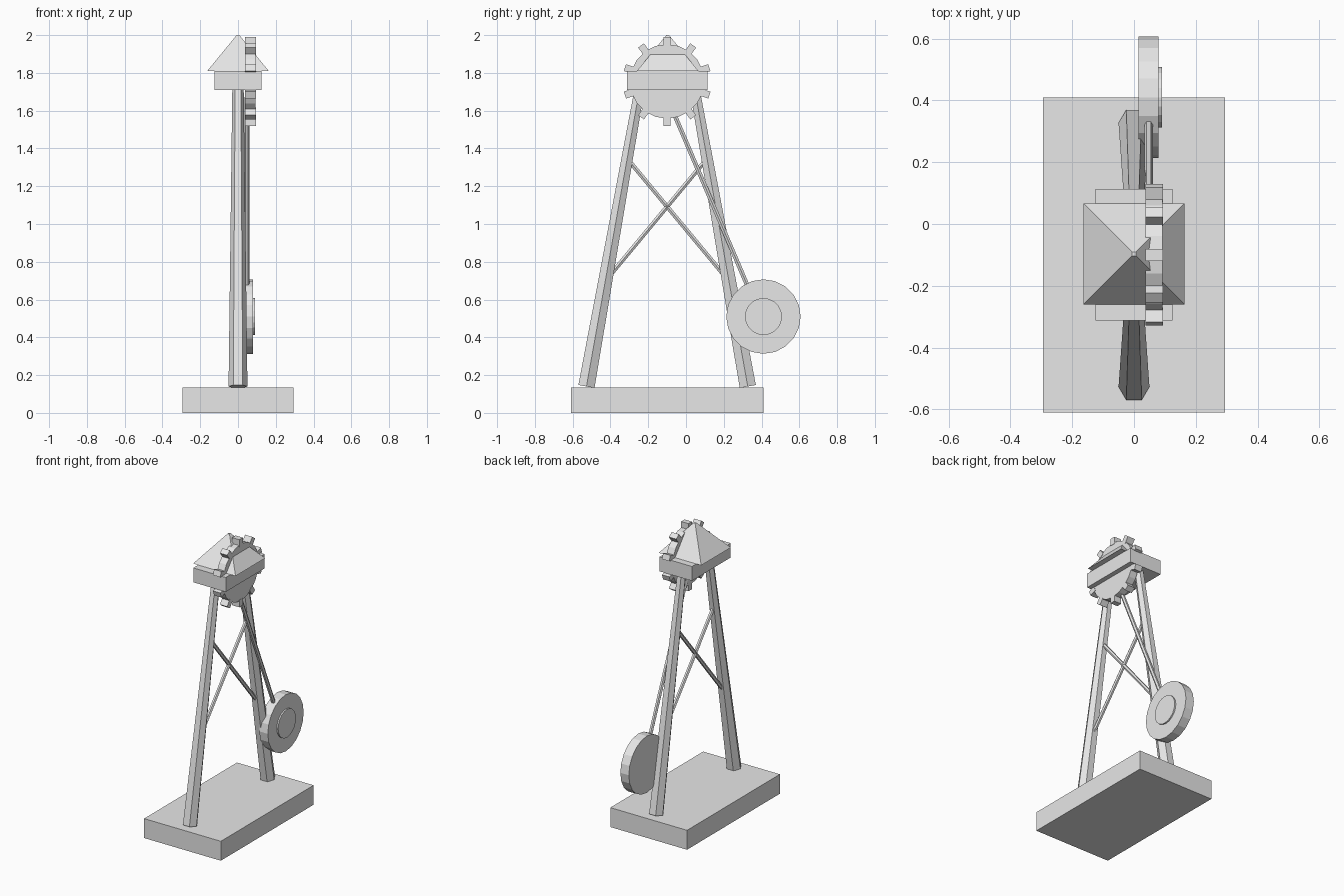
import bpy
import math
from mathutils import Vector, Matrix

cube = bpy.data.objects.get("Cube")
if cube:
    bpy.data.objects.remove(cube, do_unlink=True)

grey = bpy.data.materials.new("plain grey")
grey.use_nodes = True
grey.diffuse_color = (0.8, 0.8, 0.8, 1)
grey.node_tree.nodes["Principled BSDF"].inputs["Base Color"].default_value = (0.8, 0.8, 0.8, 1)

MID = -0.10      # tower centre line in y
GEAR_Z = 1.755


def finish(name):
    ob = bpy.context.object
    ob.name = name
    ob.data.materials.append(grey)
    return ob


def box(name, centre, size):
    bpy.ops.mesh.primitive_cube_add(size=1, location=centre)
    ob = finish(name)
    ob.scale = size
    return ob


def bar(name, a, b, r1, r2, sides=6):
    """Straight, optionally tapered bar from a to b with a corner on +x."""
    a, b = Vector(a), Vector(b)
    z = (b - a).normalized()
    x = Vector((1, 0, 0))
    x = (x - z * x.dot(z)).normalized() if abs(z.x) < 0.9 else Vector((0, 1, 0))
    bpy.ops.mesh.primitive_cone_add(vertices=sides, radius1=r1, radius2=r2, depth=(b - a).length)
    ob = finish(name)
    # cone corners start on local +y
    rot = Matrix((x.cross(z) * -1, x, z)).transposed()
    rot.col[0] = x.cross(z)
    ob.matrix_world = Matrix.Translation((a + b) / 2) @ rot.to_4x4()
    return ob


def disc(name, x1, x2, y, z, r, sides=20):
    return bar(name, (x1, y, z), (x2, y, z), r, r, sides)


# Base slab
box("base", (0, MID, 0.0675), (0.59, 1.02, 0.135))

# Tapered legs and crossed braces
for side, label in ((-1, "front"), (1, "back")):
    bar(label + "_leg", (0, MID + side * 0.427, 0.14), (0, MID + side * 0.143, 1.73), 0.05, 0.03)
    bar(label + "_brace", (0, MID + side * 0.21, 1.345), (0, MID - side * 0.305, 0.725), 0.013, 0.013)

# Head block and pyramid roof
box("head_block", (0, MID, 1.76), (0.25, 0.426, 0.10))
bpy.ops.mesh.primitive_cone_add(vertices=4, radius1=0.163 * math.sqrt(2), radius2=0.01,
                                depth=0.19, location=(0, MID + 0.003, 1.905),
                                rotation=(0, 0, math.pi / 4))
finish("roof")

# Gear wheel with ten teeth
disc("gear_wheel", 0.038, 0.092, MID, GEAR_Z, 0.197)
for i in range(10):
    angle = math.pi / 2 + i * math.tau / 10
    tooth = box("gear_tooth", (0.066, MID + 0.21 * math.cos(angle), GEAR_Z + 0.21 * math.sin(angle)),
                (0.056, 0.05, 0.038))
    tooth.rotation_euler.x = angle

# Swinging pendulum
bar("pendulum_rod", (0.0475, -0.10, 1.67), (0.0475, 0.395, 0.51), 0.0135, 0.0135)
disc("pendulum_bob", 0.015, 0.08, 0.41, 0.51, 0.197)
disc("bob_boss", 0.07, 0.09, 0.41, 0.51, 0.098)
